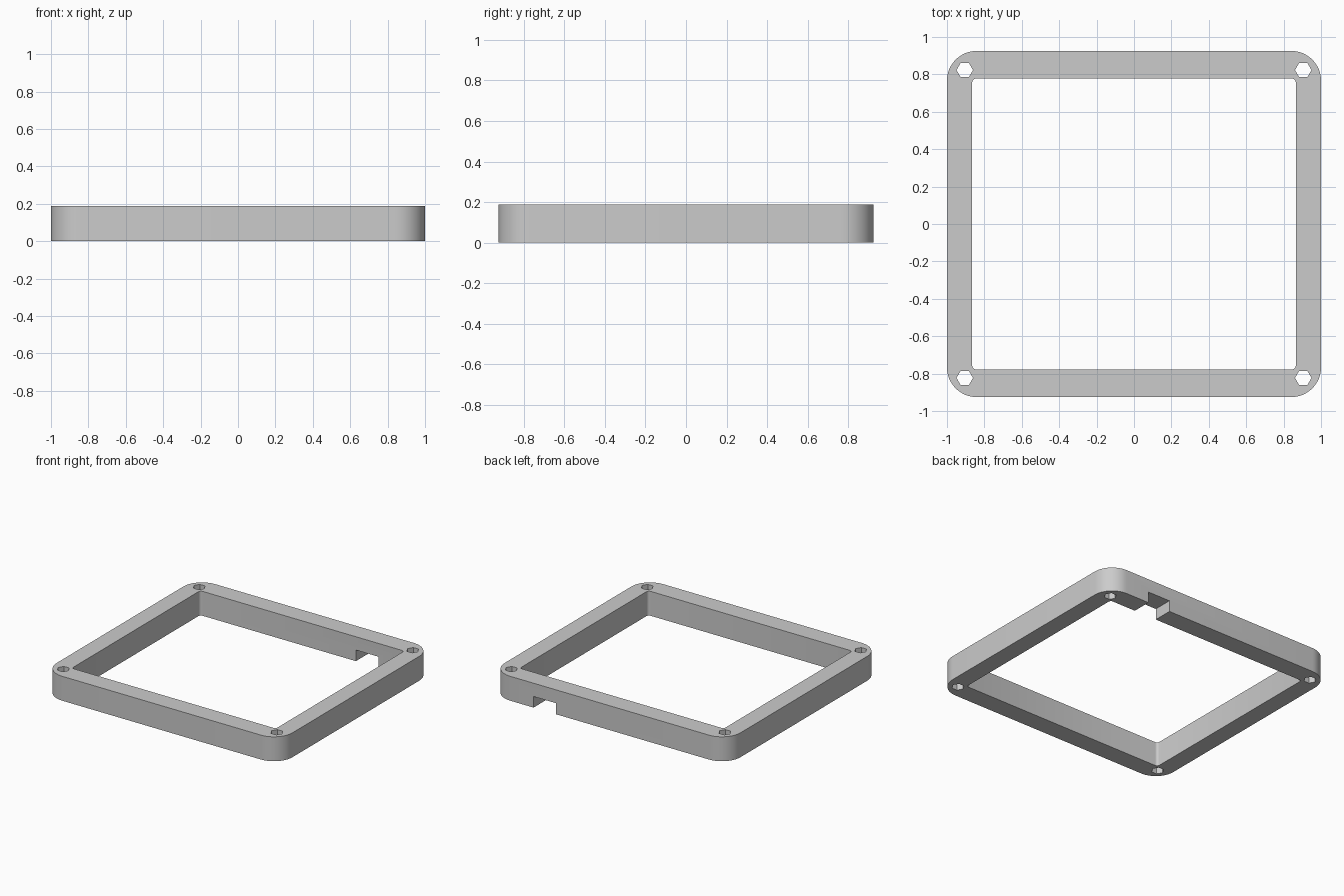
import bpy, bmesh, math

if "Cube" in bpy.data.objects:
    bpy.data.objects.remove(bpy.data.objects["Cube"], do_unlink=True)

HEIGHT = 0.187


def material(name, color):
    mat = bpy.data.materials.new(name)
    mat.use_nodes = True
    mat.diffuse_color = color
    mat.node_tree.nodes["Principled BSDF"].inputs["Base Color"].default_value = color
    return mat


def add_object(name, bm):
    mesh = bpy.data.meshes.new(name)
    bm.to_mesh(mesh)
    bm.free()
    obj = bpy.data.objects.new(name, mesh)
    bpy.context.collection.objects.link(obj)
    return obj


def box(name, center, size, radius=0, segments=8):
    """Box with optionally rounded vertical edges."""
    bm = bmesh.new()
    bmesh.ops.create_cube(bm, size=1)
    bmesh.ops.scale(bm, vec=size, verts=bm.verts)
    bmesh.ops.translate(bm, vec=center, verts=bm.verts)
    if radius:
        upright = [e for e in bm.edges
                   if abs(e.verts[0].co.z - e.verts[1].co.z) > 0.01]
        bmesh.ops.bevel(bm, geom=upright, offset=radius, segments=segments,
                        profile=0.5, affect='EDGES')
    return add_object(name, bm)


def hex_hole(name, x, y):
    """Six-sided cutter with corners pointing along x."""
    bm = bmesh.new()
    bottom = [bm.verts.new((x + 0.044 * math.cos(i * math.pi / 3),
                            y + 0.044 * math.sin(i * math.pi / 3), -0.1))
              for i in range(6)]
    face = bm.faces.new(bottom)
    top = bmesh.ops.extrude_face_region(bm, geom=[face])["geom"]
    bmesh.ops.translate(bm, vec=(0, 0, 0.5),
                        verts=[v for v in top if isinstance(v, bmesh.types.BMVert)])
    bmesh.ops.recalc_face_normals(bm, faces=bm.faces)
    return add_object(name, bm)


# Rounded outer body
frame = box("frame", (0, 0, HEIGHT / 2), (2, 1.85, HEIGHT), 0.158, 12)
frame.data.materials.append(material("grey", (0.6, 0.6, 0.6, 1)))

# Central opening, cable notch under the back wall, corner screw holes
cutters = [box("opening_cutter", (0, 0, HEIGHT / 2), (1.73, 1.555, 1), 0.02, 4),
           box("notch_cutter", (0.55, 0.85, 0), (0.19, 0.4, 0.17))]
cutters += [hex_hole("screw_hole_cutter", sx * 0.905, sy * 0.823)
            for sx in (-1, 1) for sy in (-1, 1)]

bpy.ops.object.select_all(action='DESELECT')
frame.select_set(True)
bpy.context.view_layer.objects.active = frame
for cutter in cutters:
    cutter.hide_render = True
    mod = frame.modifiers.new("cut", 'BOOLEAN')
    mod.operation = 'DIFFERENCE'
    mod.solver = 'EXACT'
    mod.object = cutter
    bpy.ops.object.modifier_apply(modifier=mod.name)
    bpy.data.objects.remove(cutter, do_unlink=True)

# Soft corners, crisp edges
bpy.ops.object.shade_smooth_by_angle(angle=math.radians(30))
